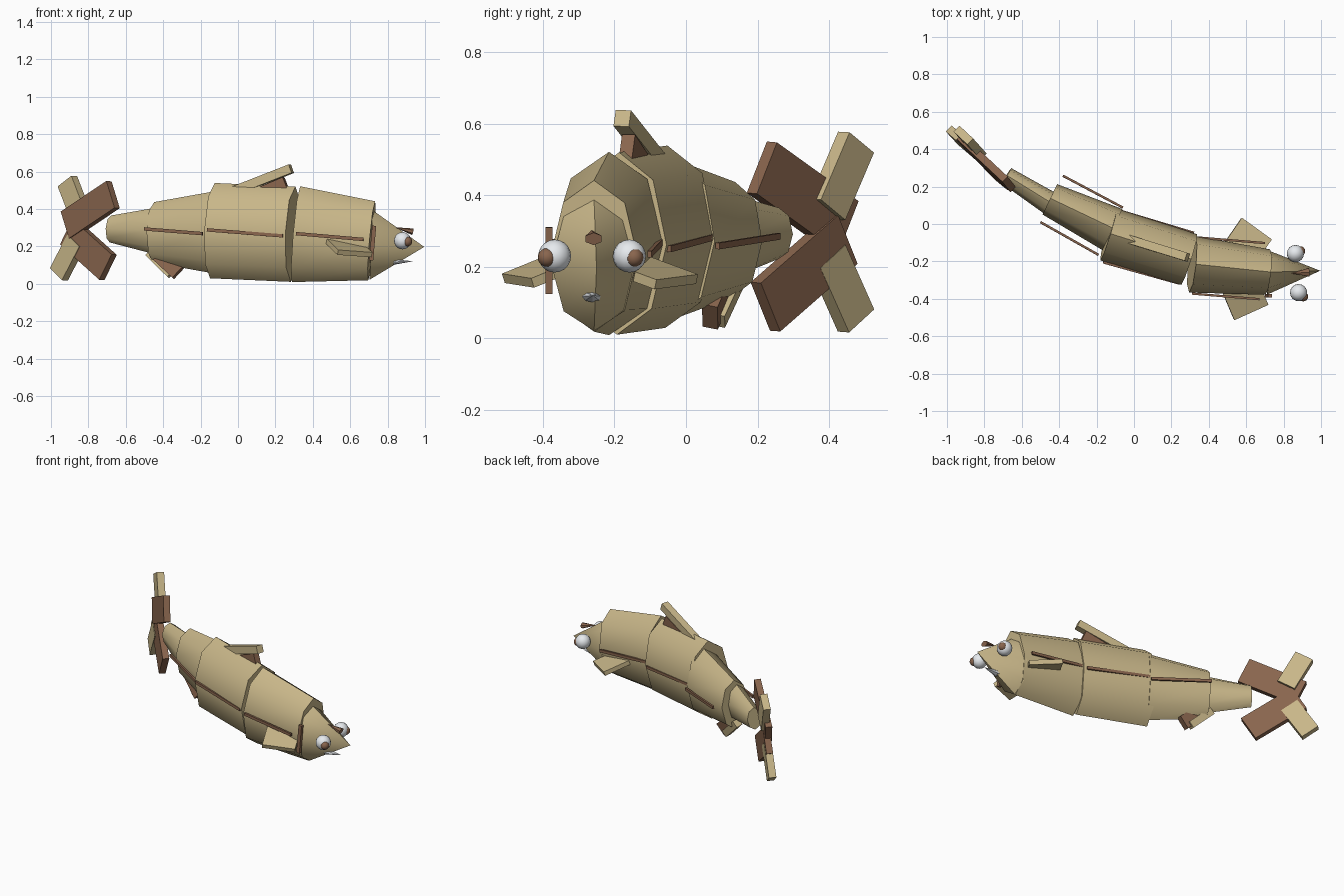
import bpy, bmesh, math
from mathutils import Vector as V, Matrix

if "Cube" in bpy.data.objects:
    bpy.data.objects.remove(bpy.data.objects["Cube"])

UP = V((0.085, 0, 1)).normalized()   # the whole fish dips slightly nose-down


def material(name, rgb):
    m = bpy.data.materials.new(name)
    m.diffuse_color = (*rgb, 1)
    m.use_nodes = True
    m.node_tree.nodes["Principled BSDF"].inputs["Base Color"].default_value = m.diffuse_color
    return m


TAN = material("tan", (0.58, 0.47, 0.25))
BROWN = material("brown", (0.25, 0.13, 0.075))
WHITE = material("white", (0.8, 0.83, 0.86))


def finish(name, bm, mat, smooth=None):
    bmesh.ops.recalc_face_normals(bm, faces=bm.faces)
    me = bpy.data.meshes.new(name)
    bm.to_mesh(me)
    bm.free()
    me.materials.append(mat)
    ob = bpy.data.objects.new(name, me)
    bpy.context.collection.objects.link(ob)
    if smooth:
        bpy.ops.object.select_all(action='DESELECT')
        ob.select_set(True)
        bpy.context.view_layer.objects.active = ob
        bpy.ops.object.shade_smooth_by_angle(angle=math.radians(smooth))
    return ob


def segment(name, c0, r0, c1, r1, mat=TAN, sides=8, smooth=55):
    """Tapered elliptical tube from c0 to c1; r = (half width, half height), r1 None = point."""
    c0, c1 = V(c0), V(c1)
    side = UP.cross(c1 - c0).normalized()
    up = (c1 - c0).cross(side).normalized()
    bm = bmesh.new()

    def ring(c, r):
        return [bm.verts.new(c + side * r[0] * math.sin(t) + up * r[1] * math.cos(t))
                for t in (math.tau * i / sides for i in range(sides))]
    a = ring(c0, r0)
    bm.faces.new(a)
    if r1:
        b = ring(c1, r1)
        bm.faces.new(b)
    else:
        tip = bm.verts.new(c1)
    for i in range(sides):
        j = (i + 1) % sides
        bm.faces.new([a[i], a[j], b[j], b[i]] if r1 else [a[i], a[j], tip])
    return finish(name, bm, mat, smooth)


def slab(name, a, b, width, thick, normal, mat):
    """Box running a -> b, its thin direction along normal."""
    a, b = V(a), V(b)
    x = (b - a).normalized()
    y = V(normal).cross(x).normalized()
    z = x.cross(y)
    rot = Matrix((x, y, z)).transposed().to_4x4()
    bm = bmesh.new()
    bmesh.ops.create_cube(bm, size=1, matrix=Matrix.Translation((a + b) / 2) @ rot
                          @ Matrix.Diagonal(((b - a).length, width, thick, 1)))
    return finish(name, bm, mat)


def ball(name, c, r, mat):
    bm = bmesh.new()
    bmesh.ops.create_uvsphere(bm, u_segments=16, v_segments=10, radius=r,
                              matrix=Matrix.Translation(c))
    return finish(name, bm, mat, 60)


# Body segments and head
segment("body_front", (0.31, -0.215, 0.265), (0.152, 0.257), (0.715, -0.257, 0.23), (0.122, 0.212))
segment("body_middle", (-0.137, -0.055, 0.284), (0.146, 0.255), (0.295, -0.19, 0.265), (0.142, 0.255))
segment("body_rear", (-0.45, 0.132, 0.275), (0.09, 0.162), (-0.115, -0.03, 0.275), (0.122, 0.222))
segment("tail_stem", (-0.682, 0.258, 0.293), (0.048, 0.072), (-0.44, 0.105, 0.283), (0.064, 0.125))
segment("head", (0.71, -0.257, 0.208), (0.12, 0.187), (0.996, -0.25, 0.197), None)

# Eyes and pupils
ball("eye_right", (0.88, -0.367, 0.23), 0.046, WHITE)
ball("eye_left", (0.863, -0.158, 0.23), 0.046, WHITE)
ball("pupil_right", (0.905, -0.388, 0.226), 0.026, BROWN)
ball("pupil_left", (0.889, -0.145, 0.226), 0.026, BROWN)

# Snout ridge, mouth and gill
segment("snout_ridge", (0.935, -0.258, 0.278), (0.026, 0.018), (0.84, -0.264, 0.302), None, BROWN, 6, None)
segment("mouth", (0.83, -0.262, 0.117), (0.028, 0.016), (0.935, -0.26, 0.12), None, WHITE, 8, None)
slab("gill", (0.712, -0.383, 0.125), (0.728, -0.383, 0.31), 0.022, 0.02, (0, 1, 0), BROWN)

# Side lines, three per flank
lines = [((-0.50, 0.01, 0.293), (-0.19, -0.165, 0.268)),
         ((-0.165, -0.205, 0.288), (0.24, -0.318, 0.256)),
         ((0.31, -0.372, 0.268), (0.67, -0.402, 0.237)),
         ((-0.38, 0.258, 0.285), (-0.06, 0.088, 0.258)),
         ((-0.11, 0.082, 0.285), (0.32, -0.047, 0.250)),
         ((0.34, -0.072, 0.267), (0.70, -0.102, 0.235))]
for i, (a, b) in enumerate(lines):
    slab(f"side_line_{i + 1}", a, b, 0.012, 0.018, UP, BROWN)

# Pectoral fins: outer corner, front corner, rear inner corner
for name, p0, p1, p2 in [
        ("pectoral_fin_right", (0.53, -0.512, 0.168), (0.712, -0.43, 0.155), (0.49, -0.40, 0.212)),
        ("pectoral_fin_left", (0.58, 0.026, 0.165), (0.74, -0.09, 0.15), (0.495, -0.075, 0.206))]:
    p0, p1, p2 = V(p0), V(p1), V(p2)
    v = (p2 - p0).normalized() * 0.17
    slab(name, p0 + v / 2, p1 + v / 2, 0.17, 0.028, (p1 - p0).cross(v), TAN)

# Dorsal fin
slab("dorsal_fin_top", (-0.04, -0.078, 0.488), (0.285, -0.178, 0.615), 0.045, 0.048, UP, TAN)
slab("dorsal_fin_base", (0.02, -0.10, 0.435), (0.257, -0.165, 0.535), 0.038, 0.075, UP, BROWN)

# Anal fin
slab("anal_fin_base", (-0.42, 0.108, 0.155), (-0.318, 0.067, 0.06), 0.045, 0.085, (0.65, 0, 0.75), BROWN)
slab("anal_fin_edge", (-0.475, 0.14, 0.165), (-0.358, 0.087, 0.05), 0.045, 0.045, (0.65, 0, 0.75), TAN)

# Tail fin: crossed brown lobes with pale tips
N = (0.7, 0.7, -0.06)
slab("tail_lobe_upper", (-0.668, 0.212, 0.477), (-0.912, 0.44, 0.313), 0.16, 0.04, N, BROWN)
slab("tail_lobe_lower", (-0.695, 0.222, 0.088), (-0.905, 0.438, 0.277), 0.16, 0.04, N, BROWN)
slab("tail_tip_upper", (-0.84, 0.395, 0.36), (-0.912, 0.475, 0.548), 0.115, 0.045, N, TAN)
slab("tail_tip_lower", (-0.865, 0.395, 0.23), (-0.958, 0.475, 0.05), 0.115, 0.045, N, TAN)
